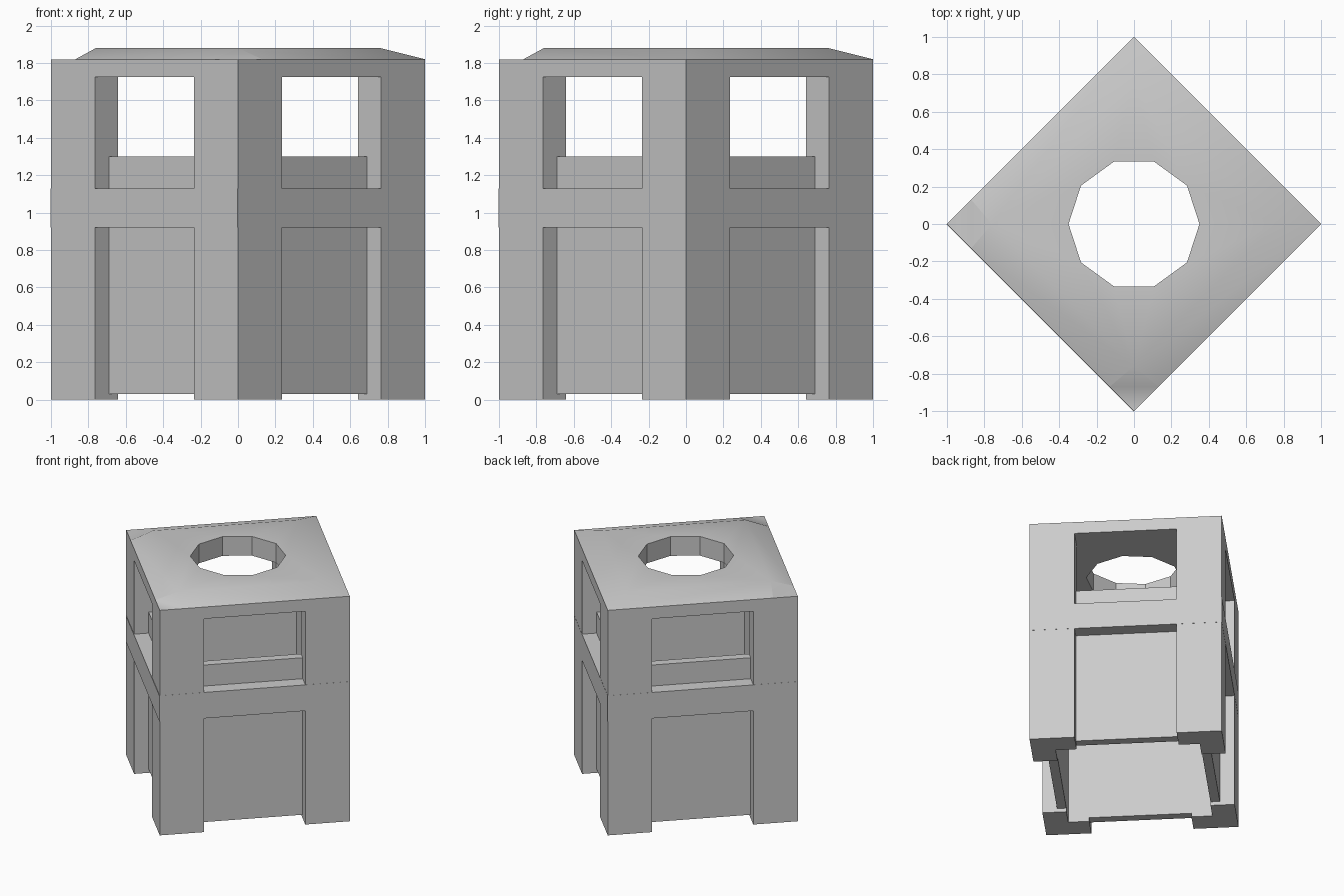
import bpy, bmesh
from math import radians, cos, sin, tau
from mathutils import Matrix

if "Cube" in bpy.data.objects:
    bpy.data.objects.remove(bpy.data.objects["Cube"])

H = 0.7071      # half side of the square body (turned 45 degrees)
T = 0.177       # wall thickness
OPEN = 0.376    # half width of the openings
FRONT = 0.108   # recess of the panels
TURN = radians(45)


def add_object(name, bm, turn=0.0):
    bmesh.ops.recalc_face_normals(bm, faces=bm.faces[:])
    bm.transform(Matrix.Rotation(turn, 4, 'Z'))
    mesh = bpy.data.meshes.new(name)
    bm.to_mesh(mesh)
    bm.free()
    ob = bpy.data.objects.new(name, mesh)
    bpy.context.collection.objects.link(ob)
    return ob


def prism(name, outline, z0, z1, turn=0.0):
    bm = bmesh.new()
    face = bm.faces.new([bm.verts.new((x, y, z0)) for x, y in outline])
    ext = bmesh.ops.extrude_face_region(bm, geom=[face])
    top = [v for v in ext['geom'] if isinstance(v, bmesh.types.BMVert)]
    bmesh.ops.translate(bm, verts=top, vec=(0, 0, z1 - z0))
    return add_object(name, bm, turn)


def rect(x0, x1, y0, y1):
    return [(x0, y0), (x1, y0), (x1, y1), (x0, y1)]


# Four sides: L-shaped corner post, cross band and recessed panel
L_SHAPE = [(-H, -H), (-OPEN, -H), (-OPEN, -H + T), (-H + T, -H + T),
           (-H + T, -OPEN), (-H, -OPEN)]
for i, side in enumerate(("front_right", "back_right", "back_left", "front_left")):
    turn = TURN + i * tau / 4
    prism(side + "_corner_post", L_SHAPE, 0, 1.725, turn)
    out = 0.003 if side == "front_left" else 0.001
    prism(side + "_band", rect(-H, H, -H - out, -H + FRONT), 0.92, 1.13, turn)
    prism(side + "_panel", rect(-OPEN, OPEN, -H + FRONT, -H + T), 0.03, 1.30, turn)

# Roof slab
roof = prism("roof", rect(-H, H, -H, H), 1.725, 1.82, TURN)

# Sloped cap, with two clipped corners
bm = bmesh.new()
eave = [(1, 0), (0, 1), (-.87, .13), (-.87, -.13), (-.13, -.87), (.13, -.87)]
for x, y in eave:
    bm.verts.new((x, y, 1.82))
for x, y in ((1, 0), (0, 1), (-1, 0), (0, -1)):
    bm.verts.new((x * 0.76, y * 0.76, 1.88))
    bm.verts.new((x * 0.6, y * 0.6, 1.77))
bmesh.ops.convex_hull(bm, input=bm.verts[:])
cap = add_object("cap_helper", bm)

# Ten-sided hole through the roof
hole = prism("hole_cutter", [(0.35 * cos(k * tau / 10), 0.35 * sin(k * tau / 10))
                             for k in range(10)], 1.5, 2.1)

for helper, op in ((cap, 'UNION'), (hole, 'DIFFERENCE')):
    helper.hide_render = True
    mod = roof.modifiers.new(op.title(), 'BOOLEAN')
    mod.operation, mod.object, mod.solver = op, helper, 'EXACT'

# Apply the booleans, drop the helpers and smooth the cap
deps = bpy.context.evaluated_depsgraph_get()
roof_mesh = bpy.data.meshes.new_from_object(roof.evaluated_get(deps))
roof.modifiers.clear()
roof.data = roof_mesh
for helper in (cap, hole):
    bpy.data.objects.remove(helper)
bpy.ops.object.select_all(action='DESELECT')
roof.select_set(True)
bpy.context.view_layer.objects.active = roof
bpy.ops.object.shade_smooth_by_angle(angle=radians(30))
